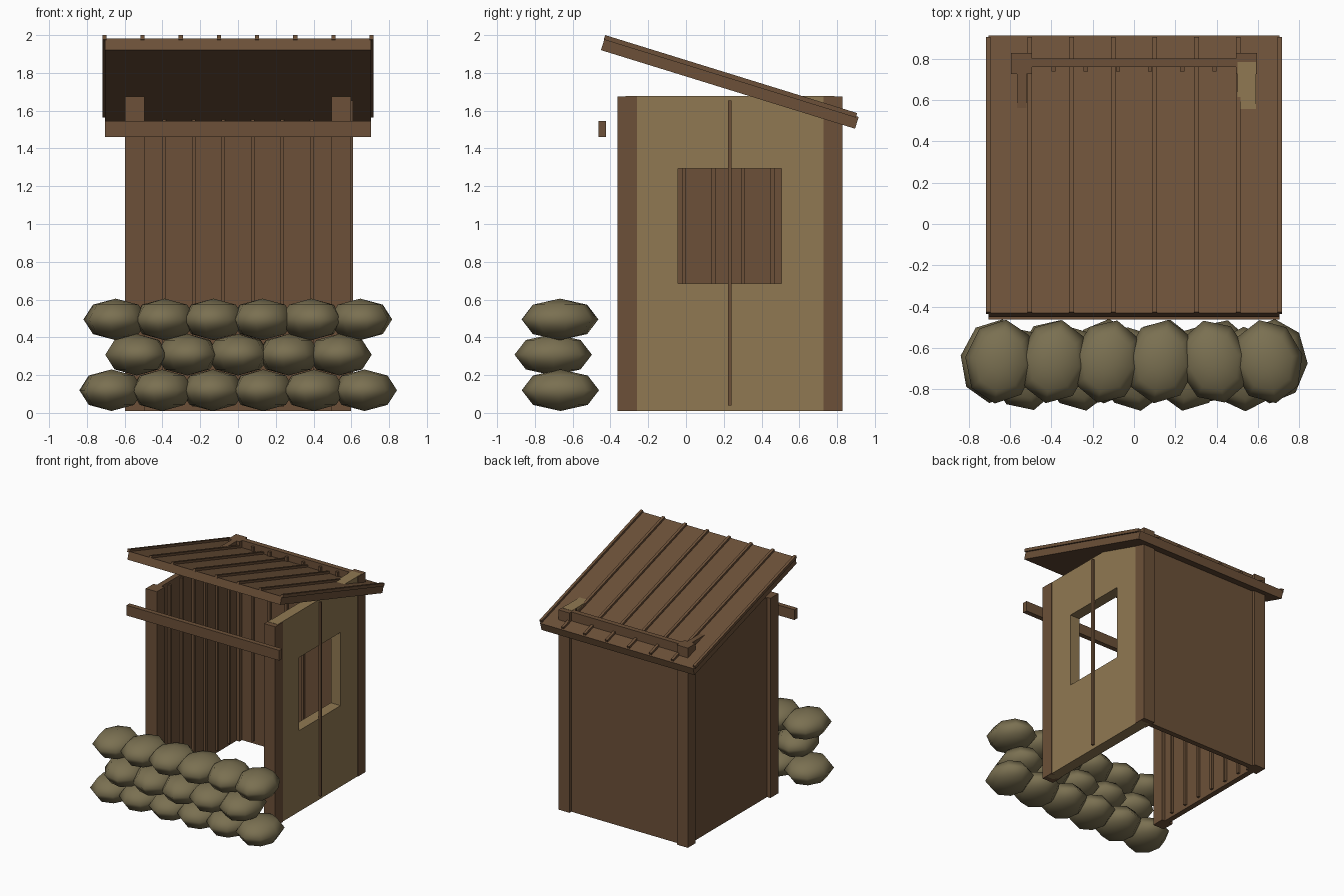
import bpy, math, random
from mathutils import Vector, Euler

random.seed(4)
if "Cube" in bpy.data.objects:
    bpy.data.objects.remove(bpy.data.objects["Cube"])


def material(name, rgb):
    m = bpy.data.materials.new(name)
    m.use_nodes = True
    m.diffuse_color = (*rgb, 1)
    m.node_tree.nodes["Principled BSDF"].inputs["Base Color"].default_value = (*rgb, 1)
    return m


TIMBER = material("brown timber", (0.15, 0.081, 0.040))
PLYWOOD = material("tan plywood", (0.28, 0.19, 0.084))
BURLAP = material("olive burlap", (0.195, 0.162, 0.083))


def box(name, x, y, z, mat, rot=(0, 0, 0)):
    """Box from (low, high) ranges on each axis, turned about its centre."""
    centre = [(a + b) / 2 for a, b in (x, y, z)]
    bpy.ops.mesh.primitive_cube_add(size=1, location=centre, rotation=rot)
    ob = bpy.context.object
    ob.name = name
    ob.scale = [b - a for a, b in (x, y, z)]
    ob.data.materials.append(mat)
    return ob


BASE, TOP = 0.01, 1.675

# Corner posts
for side, sx in (("left", 1), ("right", -1)):
    x = sorted((sx * 0.495, sx * 0.597))
    box(f"front_post_{side}", x, (-0.363, -0.26), (BASE, TOP), TIMBER)
    box(f"back_post_{side}", x, (0.727, 0.828), (BASE, TOP), TIMBER)

# Plain timber walls
box("back_wall", (-0.55, 0.55), (0.76, 0.803), (BASE, TOP), TIMBER)
box("right_wall", (-0.566, -0.522), (-0.32, 0.785), (BASE, TOP), TIMBER)

# Battens on the inner faces of the timber walls
for i in range(6):
    x = -0.39 + 0.156 * i
    box(f"back_wall_batten_{i}", (x - 0.01, x + 0.01), (0.74, 0.765), (0.035, 1.655), TIMBER)
    y = -0.166 + 0.156 * i
    box(f"right_wall_batten_{i}", (-0.525, -0.502), (y - 0.01, y + 0.01), (0.035, 1.655), TIMBER)

# Plywood wall with a window opening and one outer batten
wall = box("window_wall", (0.502, 0.592), (-0.32, 0.785), (BASE, TOP + 0.002), PLYWOOD)
cutter = box("window_cutter", (0.4, 0.7), (-0.042, 0.505), (0.685, 1.295), PLYWOOD)
cutter.hide_render = True
cut = wall.modifiers.new("window", "BOOLEAN")
cut.object = cutter
cut.operation = "DIFFERENCE"
cut.solver = "EXACT"
bpy.context.view_layer.objects.active = wall
bpy.ops.object.modifier_apply(modifier=cut.name)
bpy.data.objects.remove(cutter)
box("window_wall_batten", (0.588, 0.608), (0.222, 0.24), (0.04, 1.655), TIMBER)

# Front crossbeam
box("front_beam", (-0.704, 0.704), (-0.463, -0.423), (1.46, 1.545), TIMBER)

# Sloping roof slab and its battens
TILT = Euler((-0.3, 0, 0))
roof_centre = Vector((0, 0.232, 1.7435))


def roof_part(name, x, y, z):
    ob = box(name, x, y, z, TIMBER, TILT)
    local = ob.location.copy()
    local.rotate(TILT)
    ob.location = roof_centre + local


roof_part("roof_slab", (-0.705, 0.705), (-0.704, 0.704), (-0.0325, 0.0325))
for i in range(8):
    x = -0.707 + 0.202 * i
    roof_part(f"roof_batten_{i}", (x - 0.011, x + 0.011), (-0.706, 0.69), (0.025, 0.05))

# Sandbag wall: three staggered rows of squashed low-poly spheres
rows = ((6, 0.268, 0.12, -0.665), (5, 0.268, 0.308, -0.703), (6, 0.259, 0.495, -0.667))
for r, (count, step, z, y) in enumerate(rows):
    for i in range(count):
        bpy.ops.mesh.primitive_uv_sphere_add(
            segments=8, ring_count=4, radius=1,
            location=((i - (count - 1) / 2) * step, y, z),
            rotation=(0, 0, random.uniform(-0.3, 0.3)))
        bag = bpy.context.object
        bag.name = f"sandbag_{r}_{i}"
        bag.scale = (0.172, 0.205, 0.11)
        bag.data.materials.append(BURLAP)
        bpy.ops.object.shade_smooth()
